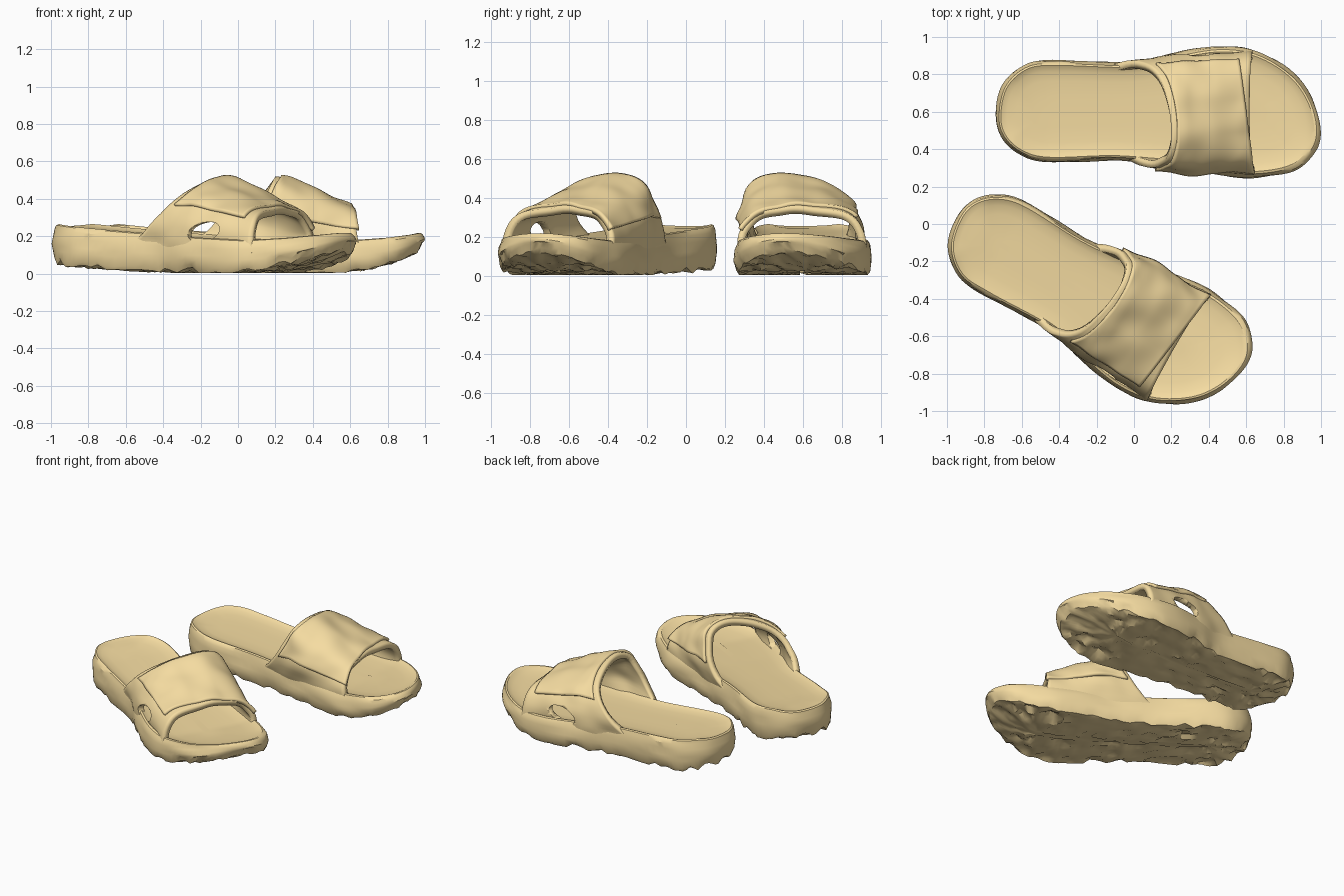
import bpy, bmesh, math
from mathutils import Vector, noise

if "Cube" in bpy.data.objects:
    bpy.data.objects.remove(bpy.data.objects["Cube"])


def spline(pts, t, closed=False):
    """Catmull-Rom through pts, t in 0..1."""
    n = len(pts)
    f = t * (n if closed else n - 1)
    i = int(math.floor(f)) if closed else min(int(f), n - 2)
    f -= i
    g = (lambda k: pts[k % n]) if closed else (lambda k: pts[max(0, min(n - 1, k))])
    a, b, c, d = (Vector(g(i + k)) for k in (-1, 0, 1, 2))
    return 0.5 * (2 * b + (c - a) * f + (2 * a - 5 * b + 4 * c - d) * f * f
                  + (3 * b - a - 3 * c + d) * f ** 3)


def lerp_table(tab, x):
    """Piecewise interpolation in (x, value) pairs."""
    if x <= tab[0][0]:
        return tab[0][1]
    for (x0, a), (x1, b) in zip(tab, tab[1:]):
        if x <= x1:
            return a + (b - a) * (x - x0) / (x1 - x0)
    return tab[-1][1]


# Shape data for one sandal, heel at -x, toe at +x
OUTLINE = [(-.74, .58), (-.70, .75), (-.57, .86), (-.38, .875), (-.02, .865), (.2, .91),
           (.45, .955), (.66, .925), (.85, .81), (.96, .66), (1.0, .49), (.96, .37),
           (.85, .28), (.65, .245), (.45, .262), (.2, .31), (-.1, .34), (-.45, .33),
           (-.61, .37), (-.71, .46)]
TOP = [(-.74, .25), (-.64, .265), (-.45, .245), (-.05, .215), (.25, .195),
       (.6, .178), (.8, .192), (.92, .208), (1.0, .225)]
BOTTOM = [(-.74, .09), (-.6, .055), (-.25, .03), (.1, .018), (.5, .018),
          (.7, .04), (.85, .08), (.95, .125), (1.0, .155)]
# Strap cross-sections (y, z) at three stations along x
STATIONS = [-.2, .22, .63]
SECTIONS = [
    [(.39, .15), (.37, .24), (.39, .42), (.48, .5), (.6, .49), (.77, .41), (.825, .27), (.82, .15)],
    [(.345, .12), (.3, .27), (.34, .43), (.455, .502), (.6, .485), (.79, .405), (.88, .28), (.875, .12)],
    [(.285, .11), (.29, .21), (.365, .295), (.5, .32), (.66, .318), (.81, .295), (.89, .215), (.9, .11)]]


def place_back(p):
    return Vector(p)


def place_front(p):
    # Mirrored partner, turned 30 degrees
    u, v = p[0] + .74 - .86, .6 - p[1] - .45
    c, s = math.cos(math.radians(30)), .5
    return Vector((c * u + s * v + .015, -s * u + c * v - .015, p[2]))


def make(name, verts, faces, place, angle=40):
    me = bpy.data.meshes.new(name)
    me.from_pydata([place(v) for v in verts], [], faces)
    bm = bmesh.new()
    bm.from_mesh(me)
    bmesh.ops.recalc_face_normals(bm, faces=bm.faces[:])
    bm.to_mesh(me)
    bm.free()
    ob = bpy.data.objects.new(name, me)
    bpy.context.collection.objects.link(ob)
    bpy.ops.object.select_all(action='DESELECT')
    ob.select_set(True)
    bpy.context.view_layer.objects.active = ob
    bpy.ops.object.shade_smooth_by_angle(angle=math.radians(angle))
    ob.data.materials.append(MAT)
    return ob


def sole(name, place):
    n = 130
    # (inset, height fraction, height offset): underside, wall, rim, footbed
    rings = [(f, 0, 0) for f in (.06, .18, .3, .42, .54, .66, .78, .87, .93)]
    wall = len(rings)
    rings += [(.97, 0, .022), (.995, .3, 0), (1, .45, 0), (.985, .68, 0), (.965, .86, 0),
              (.935, .97, 0), (.9, 1, 0), (.86, 1, -.006), (.78, 1, -.014),
              (.6, 1, -.02), (.3, 1, -.022), (.06, 1, -.022)]
    verts, faces = [], []
    for k, (f, h, off) in enumerate(rings):
        for i in range(n):
            p = spline(OUTLINE, i / n, True)
            q = Vector((max(-.46, min(.64, p.x)), .6 + .01 * p.x))
            p = q + (p - q) * f
            lo, hi = lerp_table(BOTTOM, p.x), lerp_table(TOP, p.x)
            z = lo + (hi - lo) * h + off
            if k <= wall:   # craggy tread of chipped cells
                d = noise.voronoi((p.x * 9, p.y * 9, 3))[0]
                z += .05 * (d[1] - d[0]) - .018 + .012 * noise.noise((p.x * 20, p.y * 20, 1))
            elif k < wall + 5:  # soft moulded waves on the wall
                p += (p - q).normalized() * .010 * noise.noise((p.x * 5, p.y * 5, z * 20))
            verts.append((p.x, p.y, max(.004, z)))
    for k in range(len(rings) - 1):
        for i in range(n):
            j = (i + 1) % n
            faces.append((k * n + i, k * n + j, k * n + n + j, k * n + n + i))
    top = (len(rings) - 1) * n
    faces += [tuple(range(n)), tuple(range(top, top + n))]
    return make(name, verts, faces, place, 30)


def section(x, s):
    a, b, c = (spline(sec, s) for sec in SECTIONS)
    if x < STATIONS[1]:
        return a.lerp(b, (x - STATIONS[0]) / (STATIONS[1] - STATIONS[0]))
    return b.lerp(c, (x - STATIONS[1]) / (STATIONS[2] - STATIONS[1]))


def arch_surface(name, place, s0, s1, back, front, lift, thick, wrinkle):
    ns, nt = 44, 26
    verts, faces = [], []
    for i in range(ns + 1):
        s = s0 + (s1 - s0) * i / ns
        for j in range(nt + 1):
            x = back(s) + (front(s) - back(s)) * j / nt
            p = section(x, s)
            d = (section(x, min(1, s + .01)) - section(x, max(0, s - .01))).normalized()
            w = lift + wrinkle * noise.noise((x * 7, p.x * 6, p.y * 9))
            verts.append((x, p.x - d.y * w, p.y + d.x * w))
    m = nt + 1
    for i in range(ns):
        for j in range(nt):
            faces.append((i * m + j, i * m + j + 1, i * m + m + j + 1, i * m + m + j))
    ob = make(name, verts, faces, place)
    mod = ob.modifiers.new("thickness", 'SOLIDIFY')
    mod.thickness, mod.offset = thick, 0
    return ob


def strap_back(s):
    return .2 - .36 * abs(2 * s - .94) ** 2.2


def strap_front(s):
    return .61 + .05 * abs(2 * s - 1) ** 2 - .02 * max(0, s - .8) * 5


def sandal(side, place):
    sole(side + "_sole", place)
    band = arch_surface(side + "_strap", place, 0, 1, strap_back, strap_front, 0, .04, .014)
    # Overlapping closure flap
    arch_surface(side + "_flap", place, .17, .78,
                 lambda s: strap_back(s) + .03 + .05 * max(0, s - .5),
                 lambda s: .67 - .14 * s, .022, .026, .022)
    # Oval vent in the outer wall of the strap
    n = 24
    ring = [(.33 + .1 * math.cos(a), .222 + .052 * math.sin(a) + .015 * math.cos(a))
            for a in (2 * math.pi * k / n for k in range(n))]
    verts = [(x, y, z) for y in (.77, 1.05) for x, z in ring]
    faces = [(k, (k + 1) % n, n + (k + 1) % n, n + k) for k in range(n)]
    faces += [tuple(range(n)), tuple(range(n, 2 * n))]
    cutter = make(side + "_vent_cutter", verts, faces, place)
    cut = band.modifiers.new("vent", 'BOOLEAN')
    cut.operation, cut.object = 'DIFFERENCE', cutter
    # Apply the cut, then drop the helper
    bpy.ops.object.select_all(action='DESELECT')
    band.select_set(True)
    bpy.context.view_layer.objects.active = band
    for name in ("thickness", "vent"):
        bpy.ops.object.modifier_apply(modifier=name)
    bpy.data.objects.remove(cutter)


MAT = bpy.data.materials.new("tan_rubber")
MAT.diffuse_color = (.92, .72, .36, 1)
MAT.use_nodes = True
MAT.node_tree.nodes["Principled BSDF"].inputs["Base Color"].default_value = MAT.diffuse_color
sandal("back", place_back)
sandal("front", place_front)
